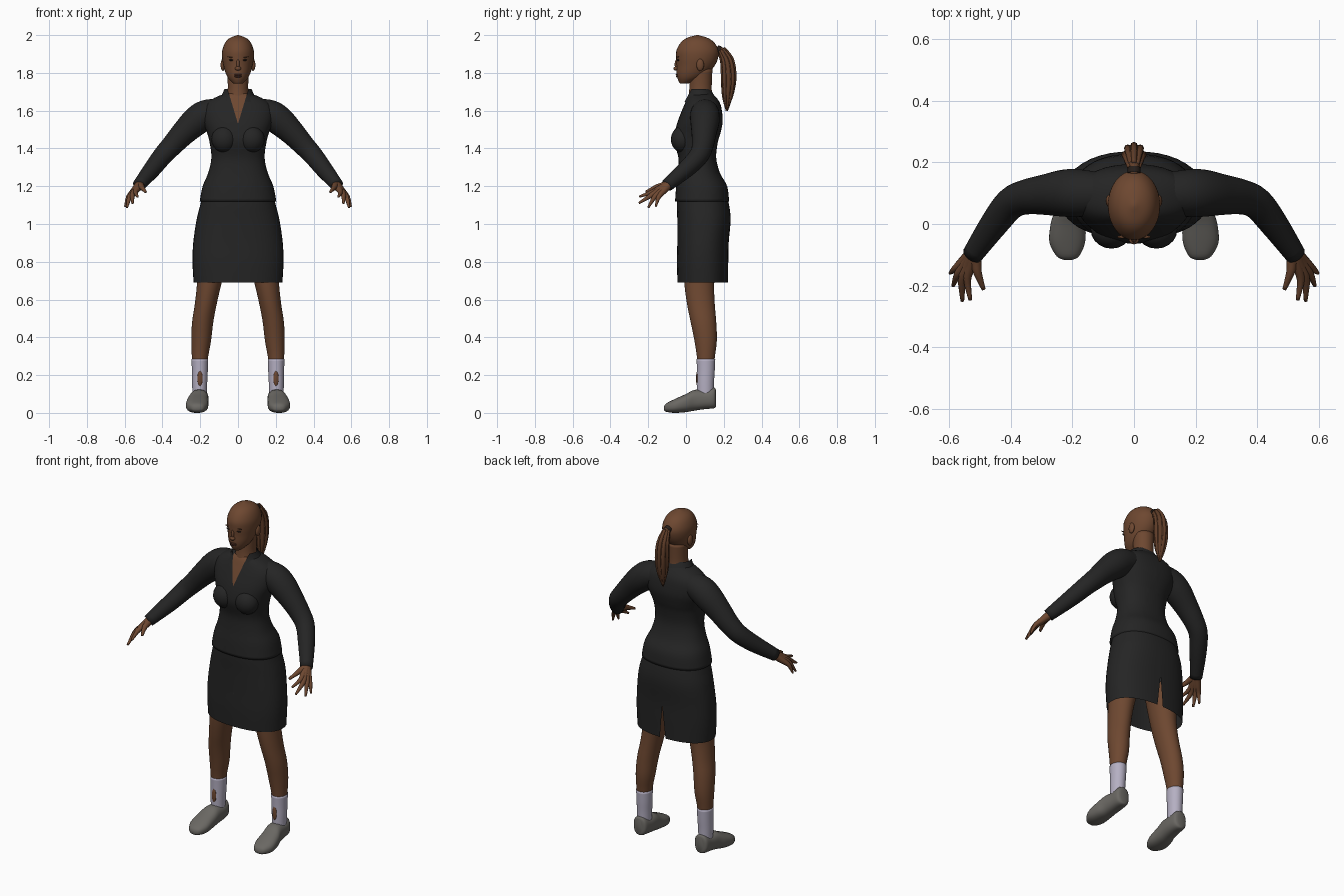
import bpy, bmesh, math
from mathutils import Vector, Matrix

if "Cube" in bpy.data.objects:
    bpy.data.objects.remove(bpy.data.objects["Cube"])


def material(name, rgb):
    m = bpy.data.materials.new(name)
    m.use_nodes = True
    m.diffuse_color = (*rgb, 1)
    bsdf = m.node_tree.nodes["Principled BSDF"]
    bsdf.inputs["Base Color"].default_value = (*rgb, 1)
    bsdf.inputs["Roughness"].default_value = 0.8
    return m


SKIN = material("brown skin", (0.155, 0.064, 0.03))
HAIR = material("dark brown hair", (0.115, 0.046, 0.021))
CLOTH = material("black cloth", (0.018, 0.018, 0.018))
SOCK = material("pale sock", (0.46, 0.43, 0.54))
SHOE = material("grey shoe", (0.145, 0.138, 0.125))
LIP = material("dark lip", (0.09, 0.032, 0.02))
DARK = material("dark eye", (0.02, 0.013, 0.01))


def finish(name, bm, *mats):
    bmesh.ops.recalc_face_normals(bm, faces=bm.faces)
    for f in bm.faces:
        f.smooth = True
    mesh = bpy.data.meshes.new(name)
    bm.to_mesh(mesh)
    bm.free()
    for m in mats:
        mesh.materials.append(m)
    ob = bpy.data.objects.new(name, mesh)
    bpy.context.collection.objects.link(ob)
    return ob


def spline(rows, steps):
    """Catmull-Rom through rows of numbers."""
    rows = [Vector(r) for r in rows]
    out = []
    for i in range(len(rows) - 1):
        a, b, c, d = (rows[min(max(i + k, 0), len(rows) - 1)] for k in (-1, 0, 1, 2))
        for n in range(steps):
            t = n / steps
            out.append(0.5 * (2 * b + (c - a) * t + (2 * a - 5 * b + 4 * c - d) * t * t
                              + (3 * b - 3 * c + d - a) * t ** 3))
    return out + [rows[-1]]


def skin_rings(rings, caps):
    bm = bmesh.new()
    loops = [[bm.verts.new(p) for p in ring] for ring in rings]
    n = len(loops[0])
    for lo, hi in zip(loops, loops[1:]):
        for i in range(n):
            j = (i + 1) % n
            bm.faces.new((lo[i], lo[j], hi[j], hi[i]))
    if caps:
        bm.faces.new(loops[0])
        bm.faces.new(loops[-1])
    return bm


def loft(rows, along="z", power=2.0, seg=32, steps=4, caps=True):
    """Rows: position, centre x, half width, low and high of the third axis."""
    rings = []
    for pos, cx, rx, lo, hi in spline(rows, steps):
        ring = []
        for i in range(seg):
            a = math.tau * i / seg
            c, s = (math.copysign(abs(v) ** (2 / power), v) for v in (math.cos(a), math.sin(a)))
            x, other = cx + rx * c, (lo + hi) / 2 + (hi - lo) / 2 * s
            ring.append((x, other, pos) if along == "z" else (x, pos, other))
        rings.append(ring)
    return skin_rings(rings, caps)


def tube(name, rows, mat, seg=16, steps=4, caps=True):
    """Rows: x, y, z, radius."""
    pts = spline(rows, steps)
    rings = []
    for i, p in enumerate(pts):
        d = (pts[min(i + 1, len(pts) - 1)] - pts[max(i - 1, 0)]).to_3d().normalized()
        u = d.cross(Vector((0, 1, 0.1))).normalized()
        v = d.cross(u)
        rings.append([p.to_3d() + p[3] * (u * math.cos(math.tau * k / seg)
                                          + v * math.sin(math.tau * k / seg)) for k in range(seg)])
    return finish(name, skin_rings(rings, caps), mat)


def ball(name, centre, size, mat):
    bm = bmesh.new()
    bmesh.ops.create_uvsphere(bm, u_segments=20, v_segments=12, radius=1,
                              matrix=Matrix.Translation(centre) @ Matrix.Diagonal((*size, 1)))
    return finish(name, bm, mat)


def wedge(bm, tip, slope, front):
    """Cut a V through the mesh and return the faces inside it."""
    for s in (1, -1):
        bmesh.ops.bisect_plane(bm, geom=bm.verts[:] + bm.edges[:] + bm.faces[:],
                               plane_co=(0, 0, tip), plane_no=(s, 0, -slope))
    found = []
    for f in bm.faces:
        c = f.calc_center_median()
        if abs(c.x) < (c.z - tip) * slope and (c.y < 0.06) == front:
            found.append(f)
    return found


# Jacket body with open neckline
bm = loft([(1.12, 0, .203, -.058, .228), (1.2, 0, .187, -.052, .218), (1.27, 0, .158, -.043, .18),
           (1.35, 0, .141, -.04, .16), (1.43, 0, .15, -.062, .168), (1.48, 0, .163, -.06, .182),
           (1.54, 0, .185, -.045, .194), (1.6, 0, .19, -.022, .19), (1.64, 0, .168, -.005, .18),
           (1.67, 0, .12, .008, .16), (1.69, 0, .07, .02, .14)], power=2.3, seg=40)
for f in wedge(bm, 1.53, .3, True):
    f.material_index = 1
finish("jacket_body", bm, CLOTH, SKIN)

# Stand collar, open at the throat
bm = loft([(1.645, 0, .125, -.012, .17), (1.68, 0, .088, .0, .15), (1.715, 0, .072, .008, .128)], caps=False)
bmesh.ops.delete(bm, geom=wedge(bm, 1.53, .3, True), context="FACES")
finish("collar", bm, CLOTH)

# Skirt with back slit
bm = loft([(.69, 0, .235, -.045, .222), (.8, 0, .241, -.048, .224), (.9, 0, .237, -.046, .226),
           (1.02, 0, .22, -.046, .236), (1.1, 0, .2, -.048, .228), (1.17, 0, .182, -.045, .21)],
          power=2.3, seg=40, caps=False)
bmesh.ops.delete(bm, geom=wedge(bm, .88, -.1, False), context="FACES")
finish("skirt", bm, CLOTH)

# Neck and head
finish("neck", loft([(1.6, 0, .06, .02, .14), (1.66, 0, .062, .012, .14),
                     (1.72, 0, .054, .018, .136), (1.82, 0, .058, .02, .14)]), SKIN)
finish("head", loft([(1.745, 0, .025, -.033, .015), (1.77, 0, .05, -.045, .08), (1.8, 0, .066, -.05, .12),
                     (1.84, 0, .077, -.05, .153), (1.88, 0, .084, -.052, .17), (1.92, 0, .083, -.05, .172),
                     (1.96, 0, .068, -.028, .15), (1.985, 0, .043, .004, .115), (2, 0, .004, .055, .065)]), SKIN)
ball("nose_bridge", (0, -.048, 1.845), (.009, .012, .028), SKIN)
ball("nose_tip", (0, -.053, 1.823), (.016, .013, .011), SKIN)
ball("upper_lip", (0, -.046, 1.79), (.022, .009, .005), LIP)
ball("lower_lip", (0, -.044, 1.781), (.018, .01, .006), LIP)

# Ponytail with loose strands
tail = [(0, .15, 1.925, .012), (0, .185, 1.92, .018), (0, .217, 1.86, .03), (0, .226, 1.77, .034),
        (0, .222, 1.68, .026), (0, .217, 1.6, .004)]
tube("ponytail", tail, HAIR)
tube("hair_tie", [(0, .165, 1.925, .021), (0, .183, 1.92, .021)], DARK)
for k in range(8):
    a = math.tau * k / 8
    tube("hair_strand", [(x + .85 * r * math.cos(a), y + .85 * r * math.sin(a), z + .006 * (k % 3), .3 * r + .002)
                         for x, y, z, r in tail[1:]], HAIR, seg=8)

for s, side in ((1, "left"), (-1, "right")):
    # Face details
    ball(side + "_eye", (s * .034, -.041, 1.868), (.014, .006, .005), DARK)
    ball(side + "_eyebrow", (s * .035, -.042, 1.885), (.02, .005, .003), HAIR)
    ball(side + "_ear", (s * .08, .075, 1.842), (.012, .02, .032), SKIN)
    # Bust and sleeve
    ball(side + "_bust", (s * .073, -.018, 1.448), (.068, .062, .07), CLOTH)
    tube(side + "_sleeve", [(s * x, y, z, r) for x, y, z, r in (
        (.09, .1, 1.6, .065), (.17, .1, 1.58, .077), (.225, .1, 1.542, .077), (.29, .095, 1.48, .066),
        (.35, .088, 1.415, .057), (.4, .067, 1.36, .052), (.455, 0, 1.29, .046), (.525, -.1, 1.205, .034))],
         CLOTH, seg=24)
    # Hand: each finger runs from the wrist
    wrist = (.52, -.09, 1.21, .024)
    fingers = {"index": ((.542, -.18, 1.168, .013), (.532, -.247, 1.145, .006)),
               "middle": ((.558, -.18, 1.154, .014), (.558, -.25, 1.11, .006)),
               "ring": ((.573, -.165, 1.145, .013), (.588, -.2, 1.087, .006)),
               "little": ((.581, -.145, 1.142, .012), (.598, -.16, 1.092, .005)),
               "thumb": ((.508, -.16, 1.193, .014), (.489, -.212, 1.17, .007))}
    for finger, (knuckle, tip) in fingers.items():
        palm = [(w + k) / 2 for w, k in zip(wrist, knuckle)]
        tube(f"{side}_{finger}_finger", [(s * x, y, z, r) for x, y, z, r in (wrist, palm, knuckle, tip)],
             SKIN, seg=10)
    # Leg, sock and bare shin patch
    finish(side + "_leg", loft([(.1, s * .2, .034, .065, .14), (.27, s * .202, .041, .06, .15),
                                (.38, s * .195, .052, .045, .163), (.48, s * .187, .056, .025, .16),
                                (.58, s * .17, .058, .005, .152), (.7, s * .15, .066, -.01, .15),
                                (.9, s * .12, .085, -.02, .17)]), SKIN)
    finish(side + "_sock", loft([(.09, s * .203, .038, .058, .146), (.16, s * .203, .04, .058, .148),
                                 (.22, s * .202, .042, .058, .152), (.285, s * .202, .044, .056, .155)]), SOCK)
    ball(side + "_shin_patch", (s * .201, .06, .182), (.014, .007, .04), SKIN)
    # Shoe
    finish(side + "_shoe", loft([(-.117, s * .215, .012, .016, .032), (-.105, s * .215, .036, .006, .05),
                                 (-.06, s * .217, .058, 0, .073), (0, s * .214, .057, .004, .1),
                                 (.045, s * .207, .051, .012, .122), (.1, s * .203, .047, .02, .122),
                                 (.147, s * .203, .041, .024, .134), (.158, s * .203, .022, .032, .122)],
                                along="y", power=2.4), SHOE)
